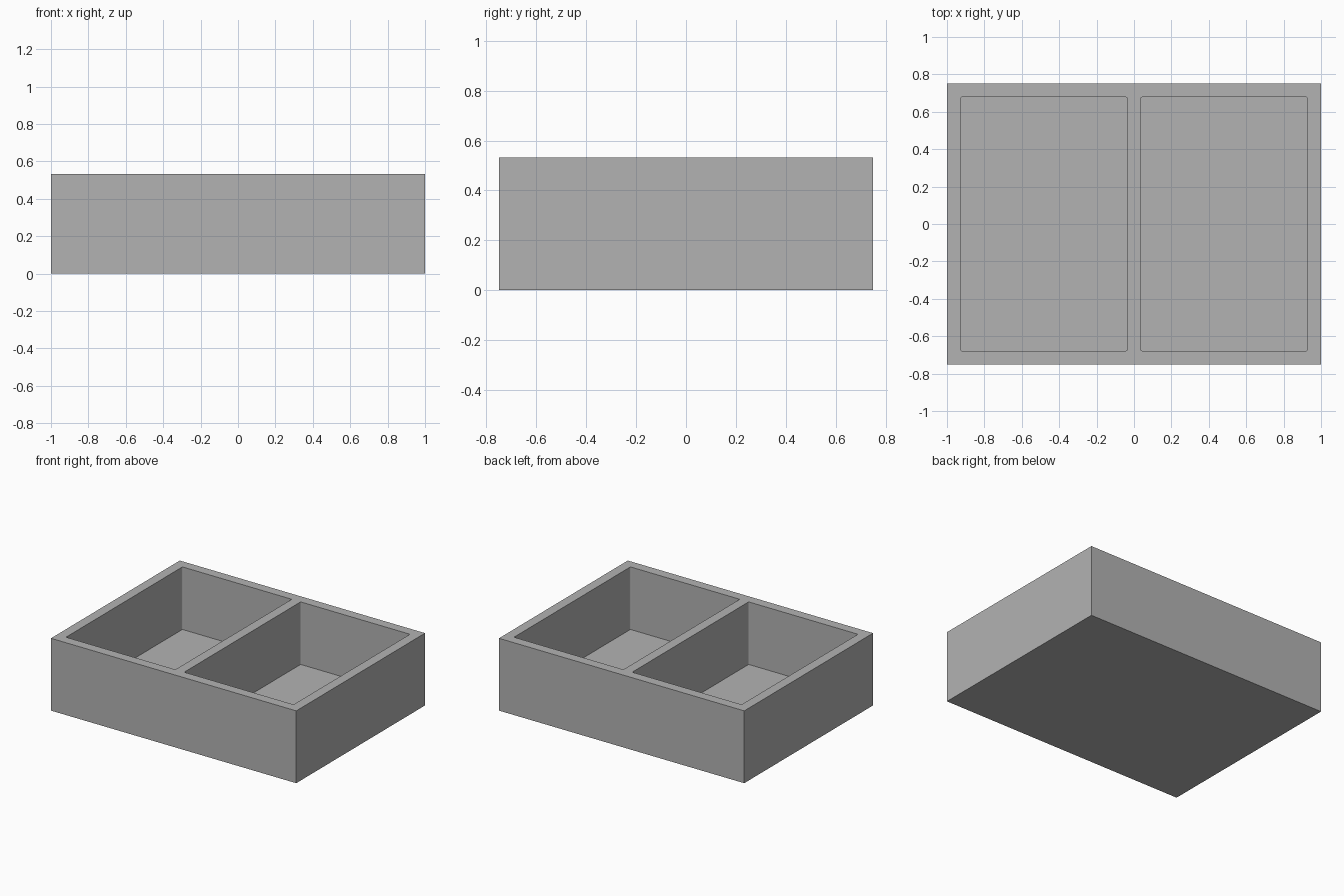
import bpy
import bmesh
from mathutils import Matrix, Vector

WIDTH, DEPTH, HEIGHT = 2.0, 1.5, 0.533
WALL = 0.072          # outer walls, divider and floor share one thickness

default = bpy.data.objects.get("Cube")
if default:
    bpy.data.objects.remove(default)

grey = bpy.data.materials.new("plain grey")
grey.use_nodes = True
colour = (0.45, 0.45, 0.45, 1.0)
grey.diffuse_color = colour
grey.node_tree.nodes["Principled BSDF"].inputs["Base Color"].default_value = colour


def box(name, size, centre, corner=0.0):
    """Box with optionally rounded upright edges."""
    bm = bmesh.new()
    bmesh.ops.create_cube(bm, size=1.0, matrix=Matrix.LocRotScale(
        Vector(centre), None, Vector(size)))
    if corner:
        upright = [e for e in bm.edges
                   if abs(e.verts[0].co.z - e.verts[1].co.z) > 0.1]
        bmesh.ops.bevel(bm, geom=upright, offset=corner, segments=3,
                        profile=0.5, affect='EDGES')
    mesh = bpy.data.meshes.new(name)
    bm.to_mesh(mesh)
    bm.free()
    mesh.materials.append(grey)
    obj = bpy.data.objects.new(name, mesh)
    bpy.context.collection.objects.link(obj)
    return obj


# Solid tray block
tray = box("divided_tray", (WIDTH, DEPTH, HEIGHT), (0, 0, HEIGHT / 2))

# Two matching pockets cut from the top
pocket_w = (WIDTH - 3 * WALL) / 2
pocket_h = HEIGHT            # tall enough to pass the rim
for side, name in ((-1, "right_pocket_cutter"), (1, "left_pocket_cutter")):
    cutter = box(name, (pocket_w, DEPTH - 2 * WALL, pocket_h),
                 (side * (pocket_w + WALL) / 2, 0, WALL + pocket_h / 2),
                 corner=0.008)
    cut = tray.modifiers.new(name, 'BOOLEAN')
    cut.operation = 'DIFFERENCE'
    cut.solver = 'EXACT'
    cut.object = cutter
    cutter.hide_render = True
    cutter.hide_set(True)
